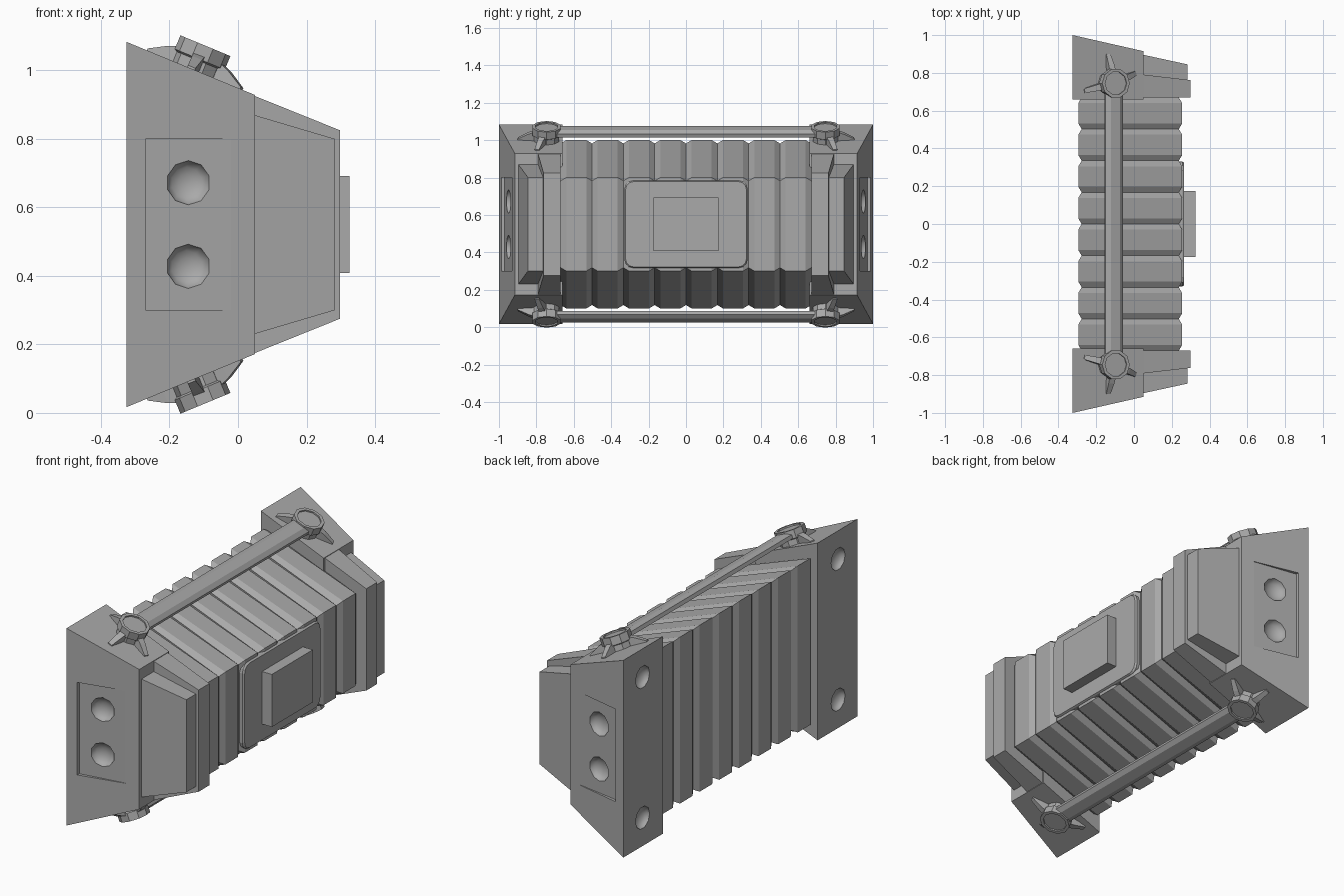
import bpy, bmesh
from math import radians, cos, sin, pi
from mathutils import Matrix, Vector

if "Cube" in bpy.data.objects:
    bpy.data.objects.remove(bpy.data.objects["Cube"])

MID = 0.55  # every part is symmetric about this height
grey = bpy.data.materials.new("mid_grey")
grey.use_nodes = True
grey.diffuse_color = (0.4, 0.4, 0.4, 1)
grey.node_tree.nodes["Principled BSDF"].inputs["Base Color"].default_value = (0.4, 0.4, 0.4, 1)


def add(name, bm, mirror=(False, False), bevel=0):
    """Turn a bmesh into an object; mirror = (across y, across z)."""
    bmesh.ops.recalc_face_normals(bm, faces=bm.faces)
    mesh = bpy.data.meshes.new(name)
    bm.to_mesh(mesh)
    bm.free()
    mesh.materials.append(grey)
    ob = bpy.data.objects.new(name, mesh)
    ob.location.z = MID
    bpy.context.collection.objects.link(ob)
    if bevel:
        mod = ob.modifiers.new("bevel", 'BEVEL')
        mod.width, mod.segments = bevel, 1
    if any(mirror):
        mod = ob.modifiers.new("mirror", 'MIRROR')
        mod.use_axis = (False, mirror[0], mirror[1])
        mod.use_mirror_merge = False
    return ob


def loft(rings, bm=None):
    """Skin a list of equal-length point rings and close both ends."""
    bm = bm or bmesh.new()
    loops = [[bm.verts.new(p) for p in ring] for ring in rings]
    n = len(loops[0])
    for a, b in zip(loops, loops[1:]):
        for i in range(n):
            j = (i + 1) % n
            bm.faces.new((a[i], a[j], b[j], b[i]))
    bm.faces.new(loops[0])
    bm.faces.new(loops[-1])
    return bm


def wedge(back, front, inner):
    """Block from the inner plane; back and front are (x, outer y, half height)."""
    (x0, y0, h0), (x1, y1, h1) = back, front
    ring = lambda ya, yb: [(x0, ya, -h0), (x0, ya, h0), (x1, yb, h1), (x1, yb, -h1)]
    return loft([ring(inner, inner), ring(y0, y1)])


def dimple(x, y, z, radius, turn):
    bm = bmesh.new()
    bmesh.ops.create_uvsphere(bm, u_segments=10, v_segments=8, radius=radius,
                              matrix=Matrix.Translation((x, y, z)) @ turn @ Matrix.Diagonal((1, 1, 0.6, 1)))
    for f in bm.faces:
        f.smooth = True
    return bm


# Ribbed body
rings = []
PITCH = 1.34 / 8
for i in range(8):
    y = -0.67 + i * PITCH
    for dy, d in ((0, 0.018), (0.03, 0), (PITCH - 0.03, 0)):
        rings.append((y + dy, d))
rings.append((0.67, 0.018))
add("ribbed_body", loft([[(-0.295 + d, y, -0.45 + d), (-0.295 + d, y, 0.45 - d),
                          (0.255 - d, y, 0.25 - d), (0.255 - d, y, -0.25 + d)] for y, d in rings]))

# End caps with cut panels and dimples
cap = add("end_cap", wedge((-0.325, -1, 0.533), (0.05, -0.915, 0.378), -0.66))
cutters = [add("panel_cutter", wedge((-0.27, -0.97, 0.25), (-0.02, -0.928, 0.25), -1.2))]
for s in (-1, 1):
    cutters.append(add("end_cutter", dimple(-0.145, -0.95, s * 0.122, 0.065,
                                            Matrix.Rotation(radians(10), 4, 'Z') @ Matrix.Rotation(pi / 2, 4, 'X'))))
    cutters.append(add("back_cutter", dimple(-0.325, -0.835, s * 0.38, 0.06, Matrix.Rotation(pi / 2, 4, 'Y'))))
bpy.context.view_layer.objects.active = cap
for c in cutters:
    mod = cap.modifiers.new("cut", 'BOOLEAN')
    mod.operation, mod.solver, mod.object = 'DIFFERENCE', 'EXACT', c
    bpy.ops.object.modifier_apply(modifier=mod.name)
for c in cutters:
    bpy.data.objects.remove(c)
mod = cap.modifiers.new("mirror", 'MIRROR')
mod.use_axis = (False, True, False)
mod.use_mirror_merge = False

# Front flange and stepped plate of each cap
add("cap_flange", wedge((0.03, -0.793, 0.383), (0.298, -0.762, 0.275), -0.67), (True, False))
add("cap_plate", wedge((0.03, -0.9, 0.325), (0.283, -0.845, 0.25), -0.7), (True, False))

# Rounded front pad and raised block
pad = []
for cy, cz, a0 in ((1, 1, 0), (-1, 1, 90), (-1, -1, 180), (1, -1, 270)):
    for k in range(4):
        a = radians(a0 + 30 * k)
        pad.append((cy * 0.285 + 0.045 * cos(a), cz * 0.188 + 0.045 * sin(a)))
add("front_pad", loft([[(x, y * s, z * s) for y, z in pad]
                       for x, s in ((0.2, 1), (0.257, 1), (0.266, 0.98))]))
add("front_block", loft([[(x, y, z) for y, z in ((-0.175, -0.142), (0.175, -0.142), (0.175, 0.142), (-0.175, 0.142))]
                         for x in (0.25, 0.325)]))

# Sloped frame for the rails: local z is the normal of the cap's slanted top
tilt = Matrix.Translation((-0.125, 0, 0.45)) @ Matrix.Rotation(radians(22.5), 4, 'Y')

# Side rails
profile = [(-0.05, 0.036), (-0.05, 0.056), (-0.026, 0.07), (0.026, 0.07), (0.05, 0.056), (0.05, 0.036),
           (0.026, 0.03), (-0.026, 0.03)]
add("rail", loft([[tilt @ Vector((x, y, z)) for x, z in profile] for y in (-0.71, 0.71)]), (False, True))

# Rail knobs with a sunken top
HUB = Matrix.Translation((0, -0.745, 0))
circle = lambda r, z: [tilt @ HUB @ Vector((r * cos(i * pi / 5), r * sin(i * pi / 5), z)) for i in range(10)]
add("rail_knob", loft([circle(0.07, -0.02), circle(0.07, 0.03), circle(0.079, 0.035), circle(0.079, 0.078),
                       circle(0.062, 0.078), circle(0.062, 0.07)]), (True, True))

# Tapered fins around each knob
bm = bmesh.new()
for angle in (165, 265, 340):
    place = tilt @ HUB @ Matrix.Rotation(radians(angle), 4, 'Z')
    loft([[place @ Vector(p) for p in ((r, -w, -0.01), (r, w, -0.01), (r, w, h), (r, -w, h))]
          for r, w, h in ((0.05, 0.018, 0.055), (0.1, 0.016, 0.036), (0.155, 0.012, 0.006))], bm)
add("knob_fins", bm, (True, True))
